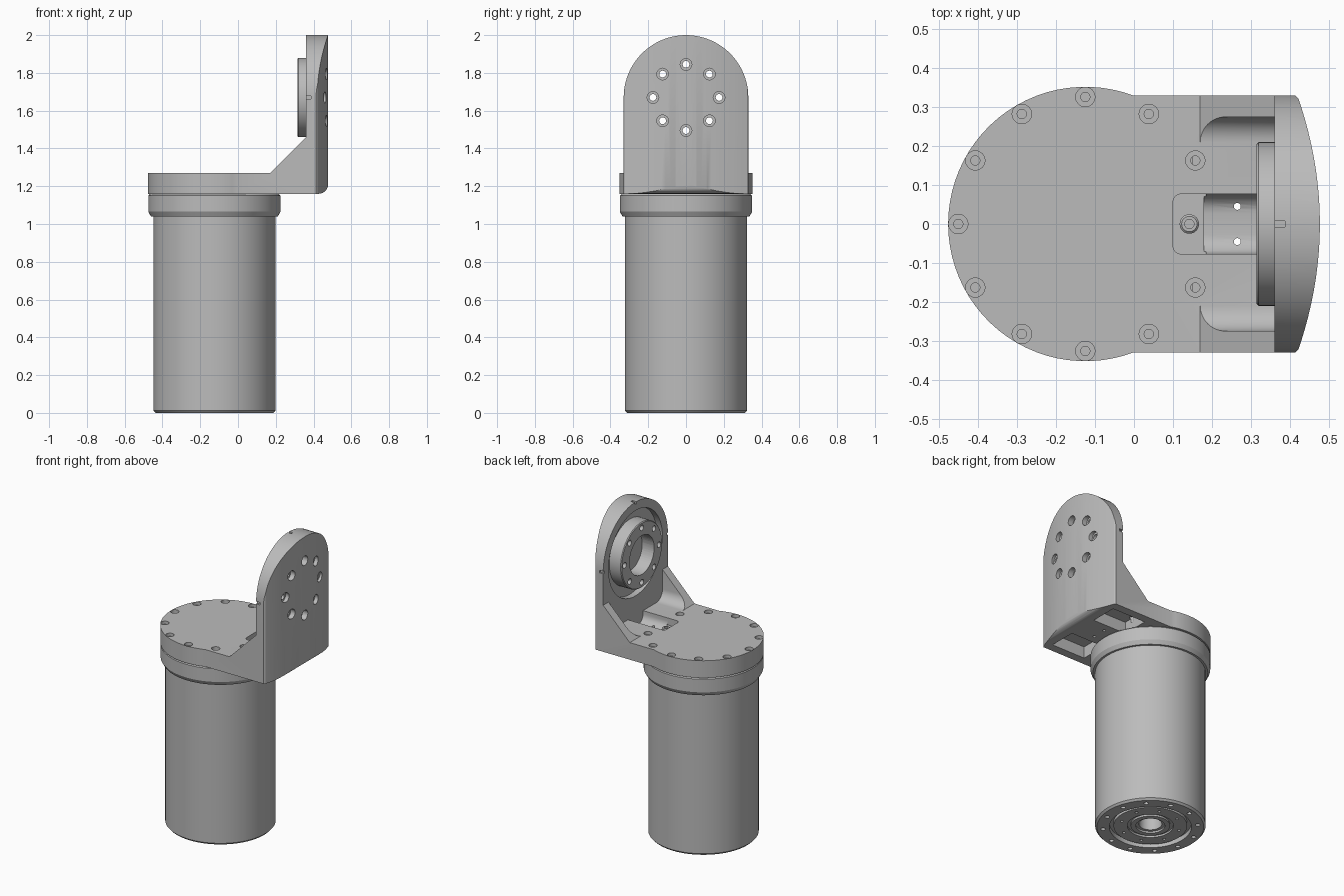
import bpy, bmesh
from math import sin, cos, pi, radians
from mathutils import Matrix

if "Cube" in bpy.data.objects:
    bpy.data.objects.remove(bpy.data.objects["Cube"])

grey = bpy.data.materials.new("machined grey")
grey.use_nodes = True
grey.diffuse_color = (0.5, 0.5, 0.5, 1)
grey.node_tree.nodes["Principled BSDF"].inputs["Base Color"].default_value = (0.5, 0.5, 0.5, 1)

AXIS_X = -0.125      # motor axis
FLANGE_Z = 1.67      # height of the output flange centre
TO_X = Matrix.Rotation(pi / 2, 4, 'Y')


def finish(name, bm):
    bmesh.ops.recalc_face_normals(bm, faces=bm.faces)
    mesh = bpy.data.meshes.new(name)
    bm.to_mesh(mesh)
    bm.free()
    mesh.materials.append(grey)
    ob = bpy.data.objects.new(name, mesh)
    bpy.context.collection.objects.link(ob)
    return ob


def prism(name, pts, axis, a, b):
    """Extrude a 2D outline along x, y or z from a to b."""
    place = {'x': lambda p, t: (t, p[0], p[1]),
             'y': lambda p, t: (p[0], t, p[1]),
             'z': lambda p, t: (p[0], p[1], t)}[axis]
    bm = bmesh.new()
    low = [bm.verts.new(place(p, a)) for p in pts]
    high = [bm.verts.new(place(p, b)) for p in pts]
    bm.faces.new(low)
    bm.faces.new(high)
    for i in range(len(pts)):
        j = (i + 1) % len(pts)
        bm.faces.new((low[i], low[j], high[j], high[i]))
    return finish(name, bm)


def lathe(name, profile, loc, steps=72, along_x=False):
    """Spin an open (radius, height) profile that starts and ends on the axis."""
    bm = bmesh.new()
    verts = [bm.verts.new((r, 0, h)) for r, h in profile]
    edges = [bm.edges.new(e) for e in zip(verts, verts[1:])]
    bmesh.ops.spin(bm, geom=verts + edges, axis=(0, 0, 1), cent=(0, 0, 0),
                   angle=2 * pi, steps=steps)
    bmesh.ops.remove_doubles(bm, verts=bm.verts, dist=1e-5)
    m = Matrix.Translation(loc) @ (TO_X if along_x else Matrix())
    bmesh.ops.transform(bm, matrix=m, verts=bm.verts)
    return finish(name, bm)


def box(x0, x1, y0, y1, z0, z1):
    return prism("cutter", [(x0, y0), (x1, y0), (x1, y1), (x0, y1)], 'z', z0, z1)


def boolean(ob, other, operation='DIFFERENCE', keep=False):
    mod = ob.modifiers.new("shape", 'BOOLEAN')
    mod.operation, mod.solver, mod.object = operation, 'EXACT', other
    bpy.context.view_layer.update()
    graph = bpy.context.evaluated_depsgraph_get()
    mesh = bpy.data.meshes.new_from_object(ob.evaluated_get(graph))
    ob.modifiers.clear()
    ob.data = mesh
    if not keep:
        bpy.data.objects.remove(other)


def arc(cx, cy, r, a0, a1, n):
    return [(cx + r * cos(radians(a0 + (a1 - a0) * i / n)),
             cy + r * sin(radians(a0 + (a1 - a0) * i / n))) for i in range(n + 1)]


def hole(loc, bore, deep, head, sink, along_x=False):
    """Stepped screw hole cutter: bore below loc by deep, wider head from -sink up."""
    prof = [(0, -deep), (bore, -deep), (bore, -sink), (head, -sink), (head, 0.05), (0, 0.05)]
    return lathe("cutter", prof, loc, 16, along_x)


# Motor body with collar and stepped underside
motor = lathe("motor_body", [
    (0, 0.14), (0.067, 0.14), (0.067, 0.02), (0.085, 0.02), (0.085, 0.008), (0.115, 0.008),
    (0.115, 0.02), (0.135, 0.02), (0.135, 0.008), (0.215, 0.008), (0.215, 0.03), (0.24, 0.03),
    (0.24, 0), (0.312, 0), (0.323, 0.012), (0.323, 1.04), (0.336, 1.04), (0.35, 1.065),
    (0.35, 1.15), (0.342, 1.158), (0, 1.158)], (AXIS_X, 0, 0))
for count, radius, size in ((12, 0.278, 0.014), (8, 0.175, 0.009)):
    for i in range(count):
        a = 2 * pi * (i + 0.5) / count
        boolean(motor, lathe("cutter", [(0, -0.02), (size, -0.02), (size, 0.05), (0, 0.05)],
                             (AXIS_X + radius * cos(a), radius * sin(a), 0), 12))

# Bracket: side profile trimmed by its plan and its rounded front outline
side = [(-0.6, 1.16)] + arc(0.427, 1.21, 0.05, -90, 0, 6)
side += [(0.49, 1.23), (0.49, 2.1), (0.36, 2.1), (0.36, 1.46), (0.17, 1.27), (-0.6, 1.27)]
bracket = prism("angle_bracket", side, 'y', -0.5, 0.5)
plan = arc(AXIS_X, 0, 0.352, 69.6, 290.4, 48) + [(0.413, -0.33)]
for i in range(25):
    y = -0.322 + 0.644 * i / 24
    plan.append((0.477 - 0.055 * (y / 0.322) ** 2, y))
plan.append((0.413, 0.33))
boolean(bracket, prism("cutter", plan, 'z', 1, 2.2), 'INTERSECT')
outline = [(-0.5, 1), (0.5, 1), (0.5, 1.28), (0.33, 1.28)]
outline += arc(0, FLANGE_Z, 0.33, 0, 180, 40) + [(-0.33, 1.28), (-0.5, 1.28)]
boolean(bracket, prism("cutter", outline, 'x', -0.7, 0.7), 'INTERSECT')

# Filleted space between the two gussets
valley = arc(0.21, 1.335, 0.065, 0, -90, 8) + arc(-0.21, 1.335, 0.065, -90, -180, 8)
boolean(bracket, prism("cutter", valley + [(-0.275, 1.6), (0.275, 1.6)], 'x', 0.1, 0.36))

# Cable groove and screw seat in the floor
groove = arc(0.027, 1.25, 0.05, 0, -90, 6) + arc(-0.027, 1.25, 0.05, -90, -180, 6)
boolean(bracket, prism("cutter", groove + [(-0.077, 1.3), (0.077, 1.3)], 'x', 0.18, 0.36))
seat = arc(0.12, 0.057, 0.02, 90, 180, 4) + arc(0.12, -0.057, 0.02, 180, 270, 4)
boolean(bracket, prism("cutter", seat + [(0.185, -0.077), (0.185, 0.077)], 'z', 1.225, 1.35))
for s in (-1, 1):
    boolean(bracket, lathe("cutter", [(0, 1.1), (0.009, 1.1), (0.009, 1.3), (0, 1.3)],
                           (0.265, 0.045 * s, 0), 12))

# Lightening pockets underneath
for s in (-1, 1):
    near, far = sorted((0.1 * s, 0.275 * s))
    boolean(bracket, prism("cutter", [(0.15, 1.1), (0.39, 1.1), (0.39, 1.17), (0.36, 1.235),
                                      (0.15, 1.235)], 'y', near, far))

# Circular recess behind the flange, and small alignment notches
boolean(bracket, lathe("cutter", [(0, 0.3), (0.275, 0.3), (0.275, 0.4), (0, 0.4)],
                       (0, 0, FLANGE_Z), 64, True))
boolean(bracket, box(0.35, 0.387, -0.008, 0.008, 1.985, 2.1))
for s in (-1, 1):
    near, far = sorted((0.318 * s, 0.4 * s))
    boolean(bracket, box(0.35, 0.387, near, far, FLANGE_Z - 0.008, FLANGE_Z + 0.008))

# Cap screw holes around the disc
for i in range(1, 12):
    a = 2 * pi * i / 12
    boolean(bracket, hole((AXIS_X + 0.326 * cos(a), 0.326 * sin(a), 1.27),
                          0.012, 0.06, 0.025, 0.02))

# Output flange ring
ring = lathe("output_flange", [(0, 0.315), (0.205, 0.315), (0.21, 0.32), (0.21, 0.405),
                               (0, 0.405)], (0, 0, FLANGE_Z), 64, True)
boolean(ring, lathe("cutter", [(0, 0.2), (0.125, 0.2), (0.125, 0.5), (0, 0.5)],
                    (0, 0, FLANGE_Z), 64, True))

# Eight bolt holes through plate and flange
for i in range(8):
    a = 2 * pi * i / 8
    cutter = hole((0.47, 0.175 * cos(a), FLANGE_Z + 0.175 * sin(a)), 0.018, 0.3, 0.031, 0.03, True)
    boolean(ring, cutter, keep=True)
    boolean(bracket, cutter)

# Socket screw in its seat
screw = lathe("seat_screw", [(0, 1.235), (0.012, 1.235), (0.012, 1.25), (0.02, 1.25),
                             (0.025, 1.245), (0.025, 1.22), (0, 1.22)], (0.142, 0, 0), 18)

# Smooth curved surfaces, keep machined edges crisp
bpy.ops.object.select_all(action='DESELECT')
for ob in (motor, bracket, ring, screw):
    ob.select_set(True)
bpy.context.view_layer.objects.active = bracket
bpy.ops.object.shade_smooth_by_angle(angle=radians(25))
